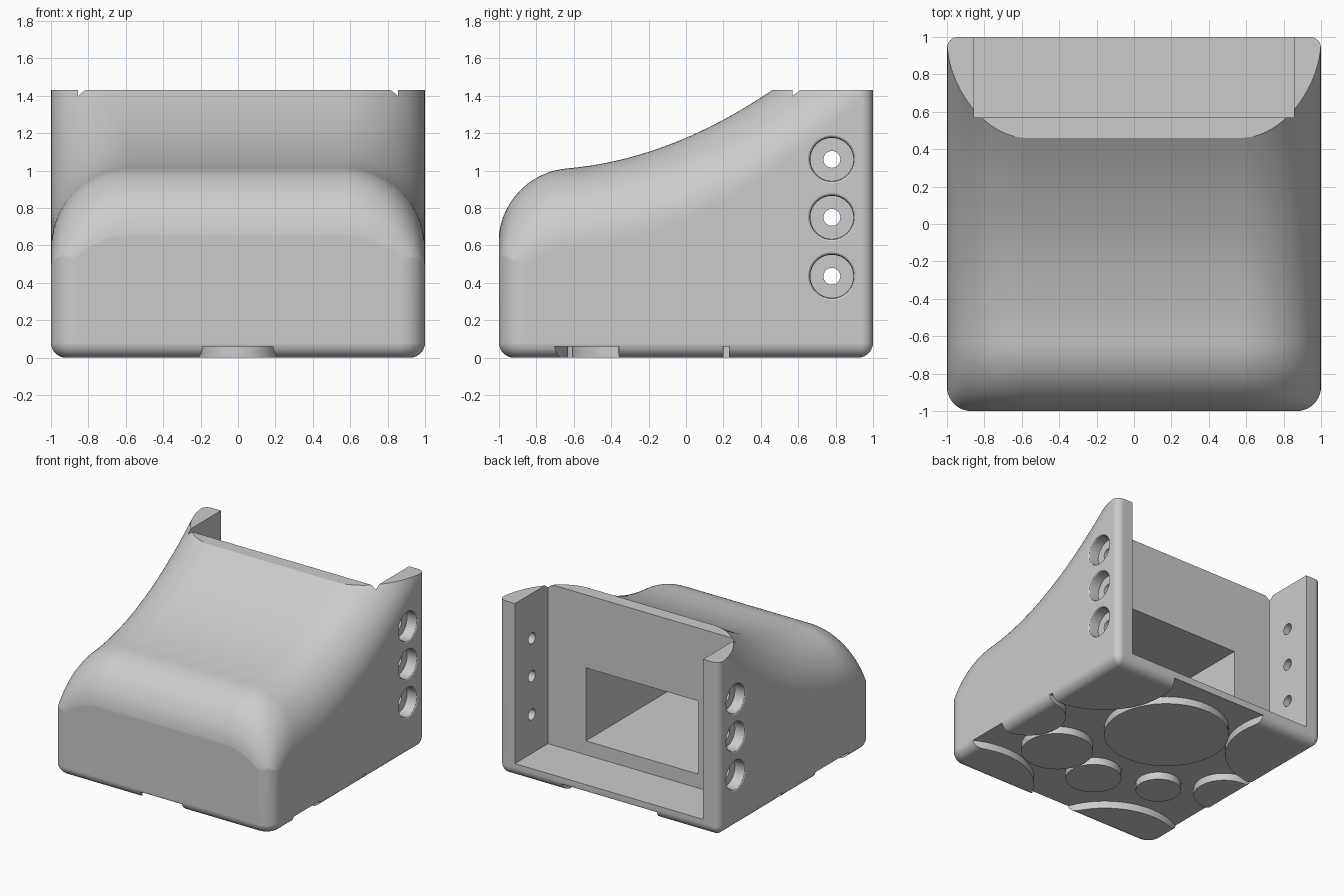
import bpy, bmesh, math

if "Cube" in bpy.data.objects:
    bpy.data.objects.remove(bpy.data.objects["Cube"], do_unlink=True)

grey = bpy.data.materials.new("plain_grey")
grey.use_nodes = True
tone = (0.6, 0.6, 0.6, 1)
grey.diffuse_color = tone
grey.node_tree.nodes["Principled BSDF"].inputs["Base Color"].default_value = tone


def loft(bm, rings):
    """Skin a list of equal closed rings and cap both ends."""
    rows = [[bm.verts.new(p) for p in ring] for ring in rings]
    n = len(rows[0])
    for a, b in zip(rows, rows[1:]):
        for i in range(n):
            bm.faces.new((a[i], a[(i + 1) % n], b[(i + 1) % n], b[i]))
    bm.faces.new(rows[0])
    bm.faces.new(rows[-1])


def solid(name, *lofts):
    bm = bmesh.new()
    for rings in lofts:
        loft(bm, rings)
    bmesh.ops.recalc_face_normals(bm, faces=bm.faces)
    mesh = bpy.data.meshes.new(name)
    bm.to_mesh(mesh)
    bm.free()
    mesh.materials.append(grey)
    ob = bpy.data.objects.new(name, mesh)
    bpy.context.collection.objects.link(ob)
    return ob


def box(x0, x1, y0, y1, z0, z1):
    return [[(x0, y0, z), (x1, y0, z), (x1, y1, z), (x0, y1, z)] for z in (z0, z1)]


def circle(r, n=64):
    return [(r * math.cos(2 * math.pi * i / n), r * math.sin(2 * math.pi * i / n)) for i in range(n)]


def upright(x, y, r, z0, z1):
    return [[(x + u, y + v, z) for u, v in circle(r)] for z in (z0, z1)]


def sideways(y, z, steps):
    return [[(x, y + u, z + v) for u, v in circle(r, 40)] for x, r in steps]


def combine(target, cutter, operation):
    mod = target.modifiers.new("cut", "BOOLEAN")
    mod.object, mod.operation, mod.solver = cutter, operation, "EXACT"
    bpy.ops.object.select_all(action="DESELECT")
    bpy.context.view_layer.objects.active = target
    target.select_set(True)
    bpy.ops.object.modifier_apply(modifier=mod.name)
    bpy.data.objects.remove(cutter, do_unlink=True)


# Block with rounded upright corners and a rounded bottom edge
def plan(inset, z):
    pts = []
    for k, (sx, sy, r) in enumerate(((1, 1, .06), (-1, 1, .06), (-1, -1, .13), (1, -1, .13))):
        r = max(r - inset, .005)
        c = 1 - inset - r
        for i in range(11):
            a = math.pi / 2 * (k + i / 10)
            pts.append((sx * c + r * math.cos(a), sy * c + r * math.sin(a), z))
    return pts


edge = .08
levels = [(edge * (1 - math.cos(a)), edge * (1 - math.sin(a)))
          for a in (math.pi / 2 * (1 - i / 8) for i in range(9))]
body = solid("body", [plan(i, z) for i, z in levels[::1]] + [plan(0, 1.43)])

# Hood: side profile swept across, dropping along a wide shoulder fillet
profile = [(1.2, -1), (-1.002, -1)]
for i in range(25):
    a = math.radians(180 - 84 * i / 24)
    profile.append((-.602 + .4 * math.cos(a), .613 + .4 * math.sin(a)))
for i in range(41):
    t = 1.8 * i / 40
    profile.append((t - .6, 1.015 + .105 * t + .27 * t * t))

shoulder = .43
stations = []
for i in range(25):
    a = math.pi / 2 * i / 24
    stations.append((1 - shoulder + shoulder * math.sin(a), shoulder * (1 - math.cos(a))))
stations.append((1.02, shoulder))
stations = [(-x, d) for x, d in reversed(stations)] + stations
hood = solid("hood", [[(x, y, z - d) for y, z in profile] for x, d in stations])
combine(body, hood, "INTERSECT")

# Open rear bay and the deep window behind it
combine(body, solid("bay", box(-.855, .855, .57, 1.3, .115, 1.8)), "DIFFERENCE")
combine(body, solid("window", box(-.51, .51, -.5, .7, .23, .83)), "DIFFERENCE")

# Three screw holes through each cheek, sunk on the outside
heights = (1.06, .75, .435)
combine(body, solid("screw_holes", *[sideways(.78, z, ((-1.3, .045), (1.3, .045))) for z in heights]), "DIFFERENCE")
bore = ((.91, .115), (.985, .115), (.995, .12), (1.001, .13), (1.1, .13))
sinks = [sideways(.78, z, [(s * x, r) for x, r in bore]) for z in heights for s in (-1, 1)]
combine(body, solid("screw_sinks", *sinks), "DIFFERENCE")

# Round feet: clear the underside everywhere except the discs
feet = [(0, .38, .47), (0, -.475, .21), (.47, -.34, .27), (-.49, -.3, .17),
        (.97, -.08, .28), (-.92, -.04, .23)]
for s in (-1, 1):
    feet += [(s * .97, .8, .57), (s * .72, -1.2, .57)]
gap = solid("underside_gap", box(-1.9, 1.9, -1.9, 1.9, -.1, .06))
combine(gap, solid("feet", *[upright(x, y, r, -.2, .2) for x, y, r in feet]), "DIFFERENCE")
combine(body, gap, "DIFFERENCE")

# Smooth curves, crisp cut edges
bpy.ops.object.select_all(action="DESELECT")
body.select_set(True)
bpy.context.view_layer.objects.active = body
bpy.ops.object.shade_smooth_by_angle(angle=math.radians(30))
weighted = body.modifiers.new("even_normals", "WEIGHTED_NORMAL")
weighted.keep_sharp = True
